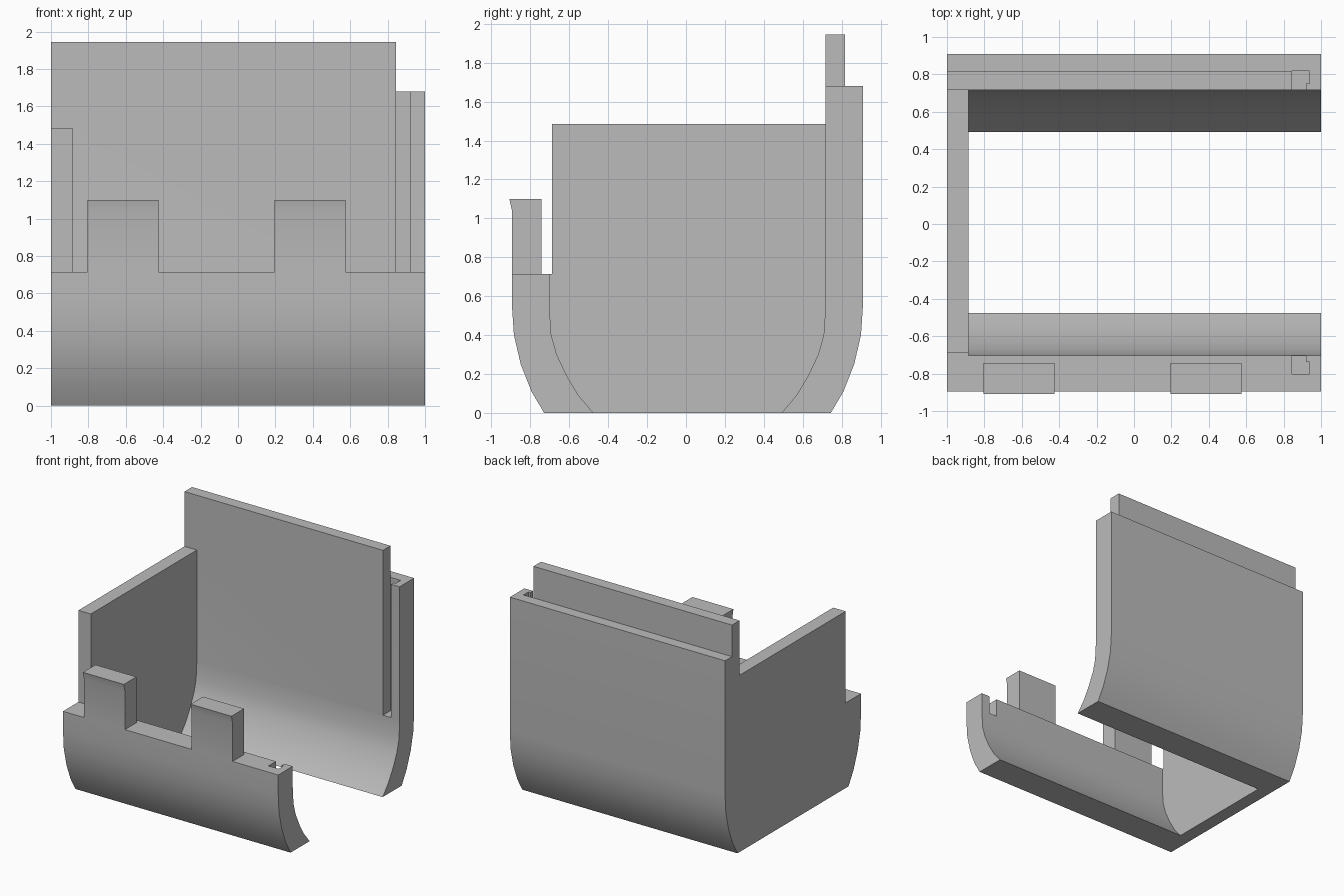
import bpy
import bmesh
import math
from mathutils import Vector

cube = bpy.data.objects.get("Cube")
if cube:
    bpy.data.objects.remove(cube, do_unlink=True)

grey = bpy.data.materials.new("plain_grey")
grey.use_nodes = True
colour = (0.5, 0.5, 0.5, 1)
grey.diffuse_color = colour
grey.node_tree.nodes["Principled BSDF"].inputs["Base Color"].default_value = colour


def prism(name, points, axis, low, high):
    """Extrude a flat outline along x (points are y, z) or z (points are x, y)."""
    bm = bmesh.new()
    place = (lambda p: (low, *p)) if axis == "x" else (lambda p: (*p, low))
    face = bm.faces.new([bm.verts.new(place(p)) for p in points])
    new = bmesh.ops.extrude_face_region(bm, geom=[face])["geom"]
    offset = Vector((high - low, 0, 0) if axis == "x" else (0, 0, high - low))
    bmesh.ops.translate(bm, vec=offset,
                        verts=[v for v in new if isinstance(v, bmesh.types.BMVert)])
    bmesh.ops.recalc_face_normals(bm, faces=bm.faces)
    mesh = bpy.data.meshes.new(name)
    bm.to_mesh(mesh)
    bm.free()
    mesh.materials.append(grey)
    obj = bpy.data.objects.new(name, mesh)
    bpy.context.collection.objects.link(obj)
    return obj


def rect(a0, a1, b0, b1):
    return [(a0, b0), (a1, b0), (a1, b1), (a0, b1)]


def cut(target, cutter):
    cutter.hide_render = True
    bpy.context.view_layer.objects.active = target
    mod = target.modifiers.new("cut", "BOOLEAN")
    mod.operation = "DIFFERENCE"
    mod.solver = "EXACT"
    mod.object = cutter
    bpy.ops.object.modifier_apply(modifier=mod.name)
    bpy.data.objects.remove(cutter, do_unlink=True)


MID = 0.0075          # centre line between the curved walls
RIM, FLOOR = 0.715, 0.56
SLOT_X = 0.845
outer = [(0.737, 0), (0.802, 0.11), (0.857, 0.25), (0.892, 0.40), (0.902, 0.55)]
inner = [(0.484, 0), (0.56, 0.09), (0.62, 0.19), (0.672, 0.30), (0.70, 0.40), (0.71, 0.55)]


def side(curve, sign):
    return [(MID + sign * y, z) for y, z in curve]


# Solid body: back wall with tongue, end wall, front wall with clip tabs
back = side(outer, 1) + [(0.9095, 1.68), (0.8175, 1.68), (0.8175, 1.945), (0.7175, 1.945)]
middle = [(0.7175, 1.485), (-0.69, 1.485), (-0.69, RIM)]
tab = [(-0.742, RIM), (-0.742, 1.1), (-0.908, 1.1), (-0.8945, 1.04)]
housing = prism("open_housing", back + middle + tab + side(outer, -1)[::-1], "x", -1, 1)

# Cavity, open at the top, bottom and left end
hollow = side([(0.484, -0.2)] + inner + [(0.71, 3)], 1)
hollow += side([(0.484, -0.2)] + inner + [(0.71, 3)], -1)[::-1]
cut(housing, prism("cavity_cutter", hollow, "x", -0.885, 1.2))

# Gaps that leave two clip tabs on the front rim
for x0, x1 in ((-1.2, -0.805), (-0.425, 0.195), (0.575, 1.2)):
    cut(housing, prism("tab_gap_cutter", rect(x0, x1, -1.2, -0.72), "z", RIM, 1.4))

# Tongue stops short of the open end
cut(housing, prism("tongue_cutter", rect(SLOT_X, 1.2, 0.6, 0.85), "z", 1.68, 2.2))

# Hooked slots for a sliding end panel
for sign, top in ((1, 2.2), (-1, 1.0)):
    hook = [(SLOT_X, 0.6), (0.92, 0.6), (0.92, 0.745), (0.938, 0.745),
            (0.938, 0.81), (SLOT_X, 0.81)]
    points = [(x, MID + sign * y) for x, y in hook]
    cut(housing, prism("slot_cutter", points, "z", FLOOR, top))

# Tidy flat areas, then smooth the curved walls
bm = bmesh.new()
bm.from_mesh(housing.data)
bmesh.ops.remove_doubles(bm, verts=bm.verts, dist=0.0005)
bmesh.ops.dissolve_limit(bm, angle_limit=math.radians(0.5), verts=bm.verts, edges=bm.edges)
bm.to_mesh(housing.data)
bm.free()
bpy.ops.object.select_all(action="DESELECT")
housing.select_set(True)
bpy.context.view_layer.objects.active = housing
bpy.ops.object.shade_smooth_by_angle(angle=math.radians(30))
